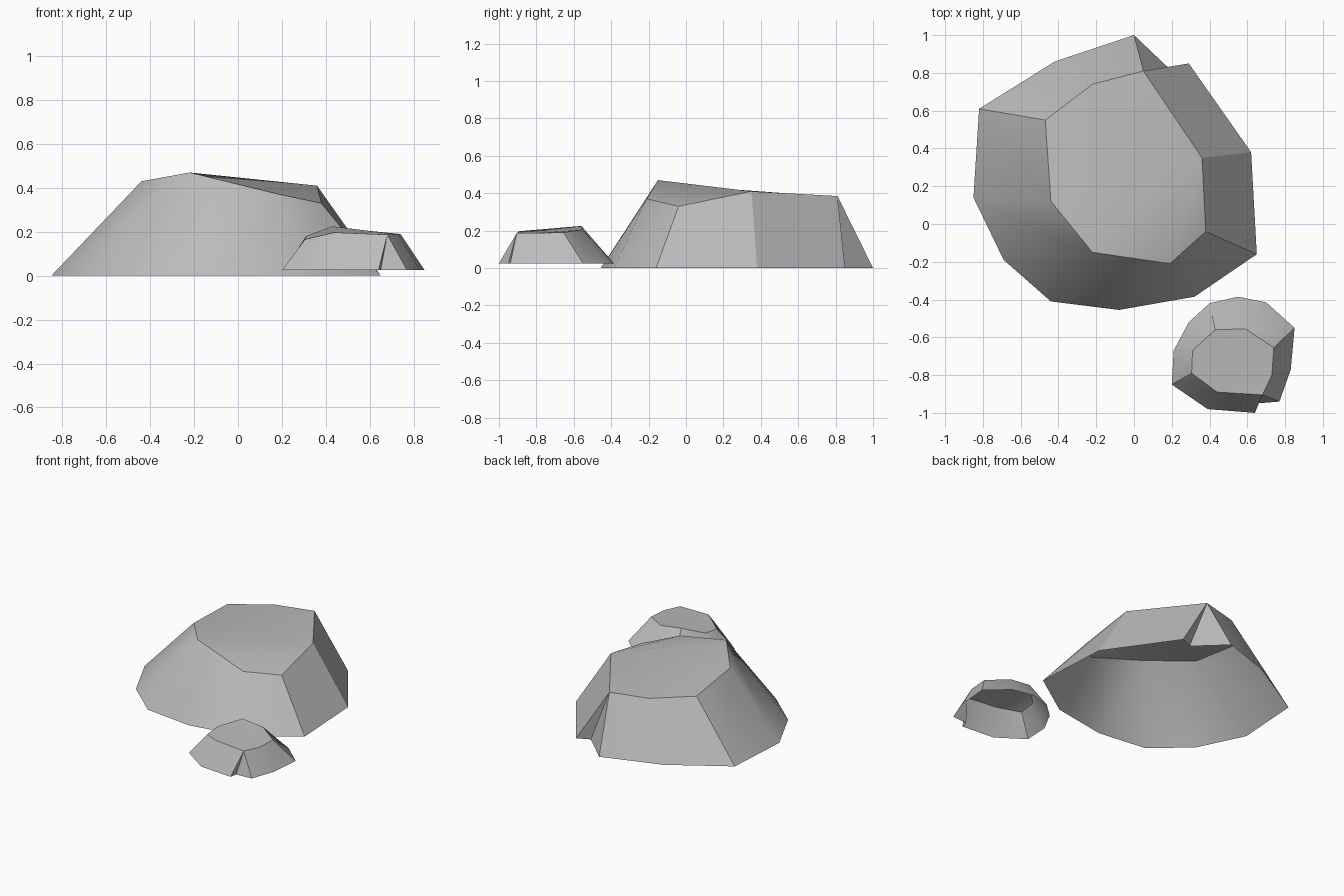
import bpy
import bmesh
import math

cube = bpy.data.objects.get("Cube")
if cube:
    bpy.data.objects.remove(cube, do_unlink=True)

stone = bpy.data.materials.new("stone_grey")
stone.use_nodes = True
colour = (0.5, 0.5, 0.5, 1)
stone.diffuse_color = colour
stone.node_tree.nodes["Principled BSDF"].inputs["Base Color"].default_value = colour


def make_rock(name, base_z, crown, base):
    """Join a base outline to a tilted crown; each base point names its crown point."""
    bm = bmesh.new()
    top = [bm.verts.new(p) for p in crown]
    low = [bm.verts.new((x, y, base_z)) for x, y, _ in base]
    for i in range(len(base)):
        j = (i + 1) % len(base)
        a, b = top[base[i][2]], top[base[j][2]]
        ring = [low[i], low[j], b] + ([a] if a is not b else [])
        bm.faces.new(ring)
    bm.faces.new(top)
    bmesh.ops.triangulate(bm, faces=[f for f in bm.faces if len(f.verts) > 4])
    mesh = bpy.data.meshes.new(name)
    bm.to_mesh(mesh)
    bm.free()
    mesh.materials.append(stone)
    rock = bpy.data.objects.new(name, mesh)
    bpy.context.collection.objects.link(rock)
    bpy.ops.object.select_all(action='DESELECT')
    rock.select_set(True)
    bpy.context.view_layer.objects.active = rock
    bpy.ops.object.shade_smooth_by_angle(angle=math.radians(30))
    return rock


# Large boulder, open underneath, with a cleft at the back
make_rock(
    "large_rock", 0,
    crown=[(.38, -.04, .33), (.36, .35, .41), (.05, .81, .385), (-.22, .74, .385),
           (-.47, .55, .395), (-.44, .12, .43), (-.22, -.15, .47), (.19, -.21, .37)],
    base=[(.65, -.16, 0), (.62, .38, 1), (.29, .85, 2), (.2, .81, 2),
          (0, 1, 2), (-.42, .86, 3), (-.82, .61, 4), (-.85, .14, 5),
          (-.69, -.19, 6), (-.44, -.41, 6), (-.08, -.455, 6), (.32, -.385, 7)])

# Small boulder, open underneath, with a cleft at the front
make_rock(
    "small_rock", .025,
    crown=[(.74, -.655, .19), (.59, -.555, .205), (.43, -.56, .225), (.31, -.67, .18),
           (.305, -.79, .165), (.44, -.89, .197), (.68, -.905, .187), (.73, -.8, .187)],
    base=[(.85, -.55, 0), (.7, -.415, 1), (.55, -.385, 1), (.4, -.42, 2),
          (.29, -.52, 2), (.21, -.67, 3), (.2, -.85, 4), (.39, -.98, 5),
          (.64, -1, 6), (.65, -.95, 6), (.77, -.94, 6), (.83, -.77, 7)])
